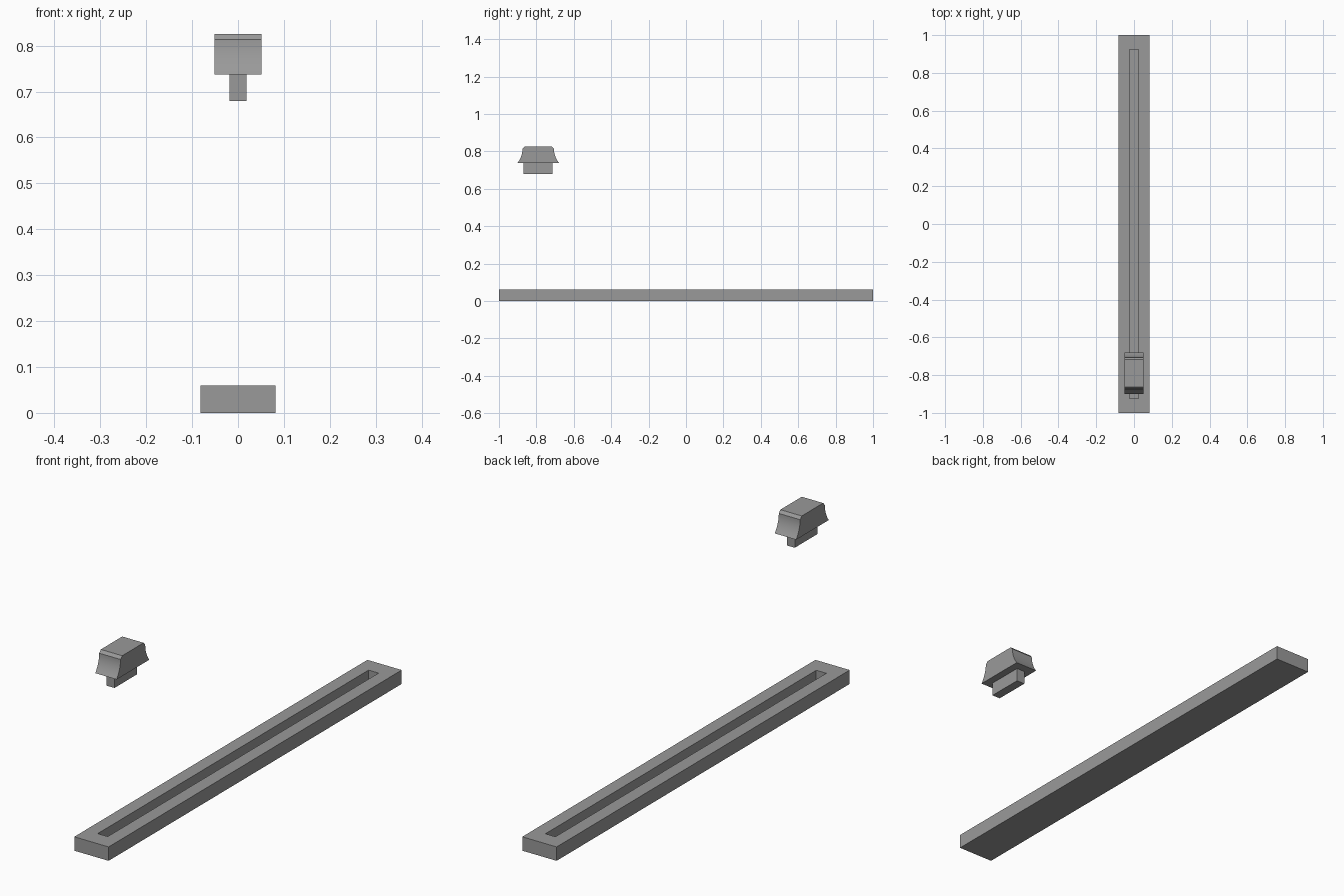
import bpy, bmesh

if "Cube" in bpy.data.objects:
    bpy.data.objects.remove(bpy.data.objects["Cube"])

# Dark grey plastic
grey = bpy.data.materials.new("dark_grey")
grey.diffuse_color = (0.32, 0.32, 0.32, 1)
grey.use_nodes = True
grey.node_tree.nodes["Principled BSDF"].inputs["Base Color"].default_value = grey.diffuse_color


def make_object(name, bm):
    bmesh.ops.recalc_face_normals(bm, faces=bm.faces)
    mesh = bpy.data.meshes.new(name)
    bm.to_mesh(mesh)
    bm.free()
    mesh.materials.append(grey)
    ob = bpy.data.objects.new(name, mesh)
    bpy.context.collection.objects.link(ob)
    return ob


def box(name, x, y0, y1, z0, z1):
    bm = bmesh.new()
    bmesh.ops.create_cube(bm, size=1)
    for v in bm.verts:
        v.co = (x if v.co.x > 0 else -x, y1 if v.co.y > 0 else y0, z1 if v.co.z > 0 else z0)
    return make_object(name, bm)


# Track with a blind slot in its top face
track = box("slider_track", 0.082, -1, 1, 0, 0.06)
cutter = box("slot_cutter", 0.024, -0.923, 0.925, 0.01, 0.1)
cutter.hide_render = True
cutter.hide_viewport = True
cut = track.modifiers.new("slot", "BOOLEAN")
cut.operation = "DIFFERENCE"
cut.solver = "EXACT"
cut.object = cutter

# Stem under the cap
box("slider_stem", 0.019, -0.87, -0.715, 0.68, 0.737)

# Cap: flared sides, chamfered top, extruded along x
N = 8
half = []
for i in range(N + 1):
    t = i / N
    half.append((0.084 + 0.027 * (1 - t) ** 2, 0.737 + 0.076 * t))
half.append((0.073, 0.825))
centre = -0.79
profile = [(centre - w, z) for w, z in half] + [(centre + w, z) for w, z in reversed(half)]
bm = bmesh.new()
face = bm.faces.new([bm.verts.new((-0.051, y, z)) for y, z in profile])
ext = bmesh.ops.extrude_face_region(bm, geom=[face], use_keep_orig=True)
for v in ext["geom"]:
    if isinstance(v, bmesh.types.BMVert):
        v.co.x = 0.051
cap = make_object("slider_cap", bm)
bpy.context.view_layer.objects.active = cap
cap.select_set(True)
bpy.ops.object.shade_smooth_by_angle(angle=0.35)
